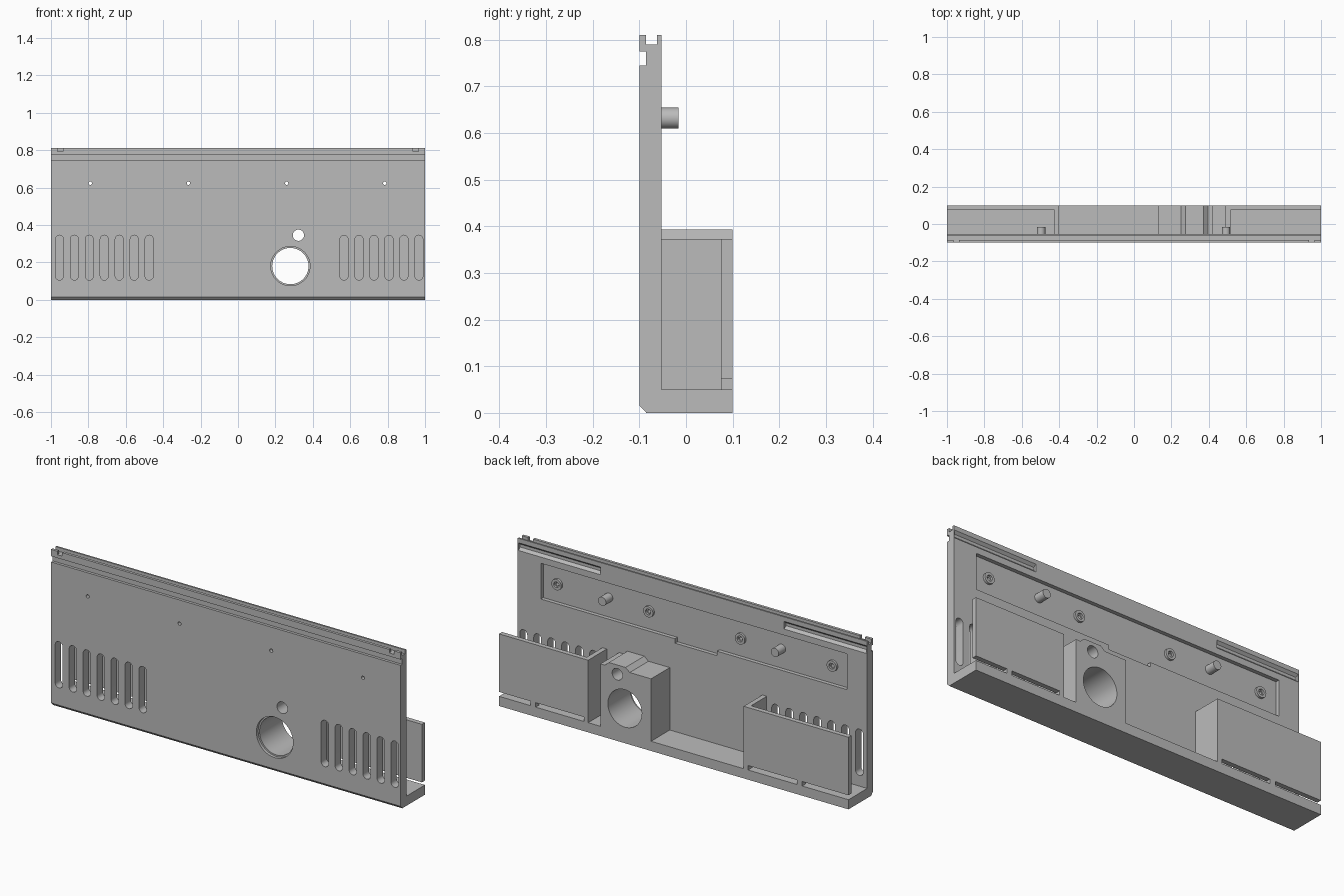
import bpy, bmesh, math
from mathutils import Vector

if "Cube" in bpy.data.objects:
    bpy.data.objects.remove(bpy.data.objects["Cube"])

grey = bpy.data.materials.new("plain grey")
grey.diffuse_color = (0.5, 0.5, 0.5, 1)
grey.use_nodes = True
grey.node_tree.nodes["Principled BSDF"].inputs["Base Color"].default_value = grey.diffuse_color


def prism(name, pts, axis, lo, hi):
    """Extrude a 2D outline along an axis: x takes (y,z), y takes (x,z), z takes (x,y)."""
    def place(p, t):
        return {"x": (t, p[0], p[1]), "y": (p[0], t, p[1]), "z": (p[0], p[1], t)}[axis]
    bm = bmesh.new()
    face = bm.faces.new([bm.verts.new(place(p, lo)) for p in pts])
    side = bmesh.ops.extrude_face_region(bm, geom=[face])
    step = Vector(place((0, 0), hi - lo))
    bmesh.ops.translate(bm, vec=step, verts=[v for v in side["geom"] if isinstance(v, bmesh.types.BMVert)])
    bmesh.ops.recalc_face_normals(bm, faces=bm.faces)
    mesh = bpy.data.meshes.new(name)
    bm.to_mesh(mesh)
    bm.free()
    mesh.materials.append(grey)
    ob = bpy.data.objects.new(name, mesh)
    bpy.context.collection.objects.link(ob)
    return ob


def rect(a0, a1, b0, b1):
    return [(a0, b0), (a1, b0), (a1, b1), (a0, b1)]


def box(name, x0, x1, y0, y1, z0, z1):
    return prism(name, rect(x0, x1, y0, y1), "z", z0, z1)


def circle(cx, cz, r, n=32):
    return [(cx + r * math.cos(2 * math.pi * i / n), cz + r * math.sin(2 * math.pi * i / n)) for i in range(n)]


def stadium(cx, z0, z1, r, n=10):
    top = [(cx + r * math.cos(math.pi * i / n), z1 - r + r * math.sin(math.pi * i / n)) for i in range(n + 1)]
    return top + [(2 * cx - x, z0 + z1 - z) for x, z in top]


def cut(ob, cutters):
    """Subtract the cutters, bake the result and shade curved walls smooth."""
    for c in cutters:
        c.hide_render = True
        m = ob.modifiers.new("cut", "BOOLEAN")
        m.operation, m.solver, m.object = "DIFFERENCE", "EXACT", c
    bpy.context.view_layer.update()
    deps = bpy.context.evaluated_depsgraph_get()
    mesh = bpy.data.meshes.new_from_object(ob.evaluated_get(deps))
    ob.modifiers.clear()
    ob.data = mesh
    smooth(ob)


def smooth(ob):
    bpy.ops.object.select_all(action="DESELECT")
    ob.select_set(True)
    bpy.context.view_layer.objects.active = ob
    bpy.ops.object.shade_smooth_by_angle(angle=math.radians(30))


BACK = -0.053     # rear face of the plate
FLOOR = -0.073    # floor of the rear pocket
SCREWS = [-0.79, -0.265, 0.26, 0.785]

# Panel: plate, bottom shelf, front groove and top channel in one profile
panel = prism("panel", [
    (-0.085, 0), (0.10, 0), (0.10, 0.05), (BACK, 0.05), (BACK, 0.81), (-0.062, 0.81),
    (-0.062, 0.79), (-0.086, 0.79), (-0.086, 0.81), (-0.10, 0.81), (-0.10, 0.775),
    (-0.086, 0.775), (-0.086, 0.745), (-0.10, 0.745), (-0.10, 0.016)], "x", -1, 1)

# Bores shared by the panel and the housing
bores = [prism("large_bore", circle(0.28, 0.18, 0.097, 64), "y", -0.2, 0.2),
         prism("small_bore", circle(0.323, 0.345, 0.03), "y", -0.2, 0.2)]
screw_holes = [prism("screw_hole", circle(x, 0.623, 0.009, 16), "y", -0.2, 0.2) for x in SCREWS]

panel_cuts = [prism("bore_step", circle(0.28, 0.18, 0.105, 64), "y", -0.2, -0.085),
              box("rear_pocket", -0.885, 0.868, FLOOR, 0, 0.53, 0.715),
              box("pocket_notch", -0.14, 0.10, FLOOR, 0, 0.507, 0.55)]
# Vent slots
for x in [-0.955 + 0.08 * i for i in range(7)] + [0.567 + 0.08 * i for i in range(6)]:
    panel_cuts.append(prism("vent_slot", stadium(x, 0.105, 0.345, 0.0215), "y", -0.2, 0))
# Rear edge grooves and front lip notches, one per side
v_groove = [(-0.04, 0.79), (BACK, 0.787), (-0.066, 0.775), (-0.066, 0.76), (BACK, 0.747), (-0.04, 0.744)]
for s in (-1, 1):
    lo, hi = sorted((s * 0.525, s * 0.995))
    panel_cuts.append(prism("edge_groove", v_groove, "x", lo, hi))
    panel_cuts.append(box("lip_notch", s * 0.95 - 0.014, s * 0.95 + 0.014, -0.12, -0.08, 0.792, 0.83))
cut(panel, panel_cuts + bores + screw_holes)

# Bored housing block with a raised top around the small bore
housing = prism("bore_housing", [
    (0.13, 0.05), (0.42, 0.05), (0.42, 0.373), (0.395, 0.373), (0.372, 0.393),
    (0.276, 0.393), (0.252, 0.373), (0.13, 0.373)], "y", BACK, 0.10)
cut(housing, bores)

# Duct shields: rear wall plus inner end wall, with gaps above the shelf
for name, s, inner, post in (("left_duct", -1, 0.40, (0.705, 0.735)), ("right_duct", 1, 0.49, (0.79, 0.82))):
    t = 0.025
    outline = [(inner, BACK), (inner, 0.10), (1, 0.10), (1, 0.10 - t), (inner + t, 0.10 - t), (inner + t, BACK)]
    duct = prism(name, [(s * x, y) for x, y in outline], "z", 0.05, 0.373)
    gaps = [box("shelf_gap", *sorted((s * a, s * b)), 0.06, 0.15, 0.03, 0.073)
            for a, b in ((inner + t, post[0]), (post[1], 1.1))]
    cut(duct, gaps)

# Locating pegs
for name, x in (("left_peg", -0.497), ("right_peg", 0.492)):
    smooth(prism(name, circle(x, 0.632, 0.0225), "y", FLOOR - 0.002, -0.016))

# Screw bosses standing in the pocket
for x, hole in zip(SCREWS, screw_holes):
    boss = prism("screw_boss", circle(x, 0.623, 0.028), "y", FLOOR - 0.002, FLOOR + 0.012)
    cut(boss, [hole, prism("boss_recess", circle(x, 0.623, 0.015, 24), "y", FLOOR + 0.002, 0)])

# Remove the finished cutters
for ob in [o for o in bpy.data.objects if o.hide_render]:
    bpy.data.objects.remove(ob)
